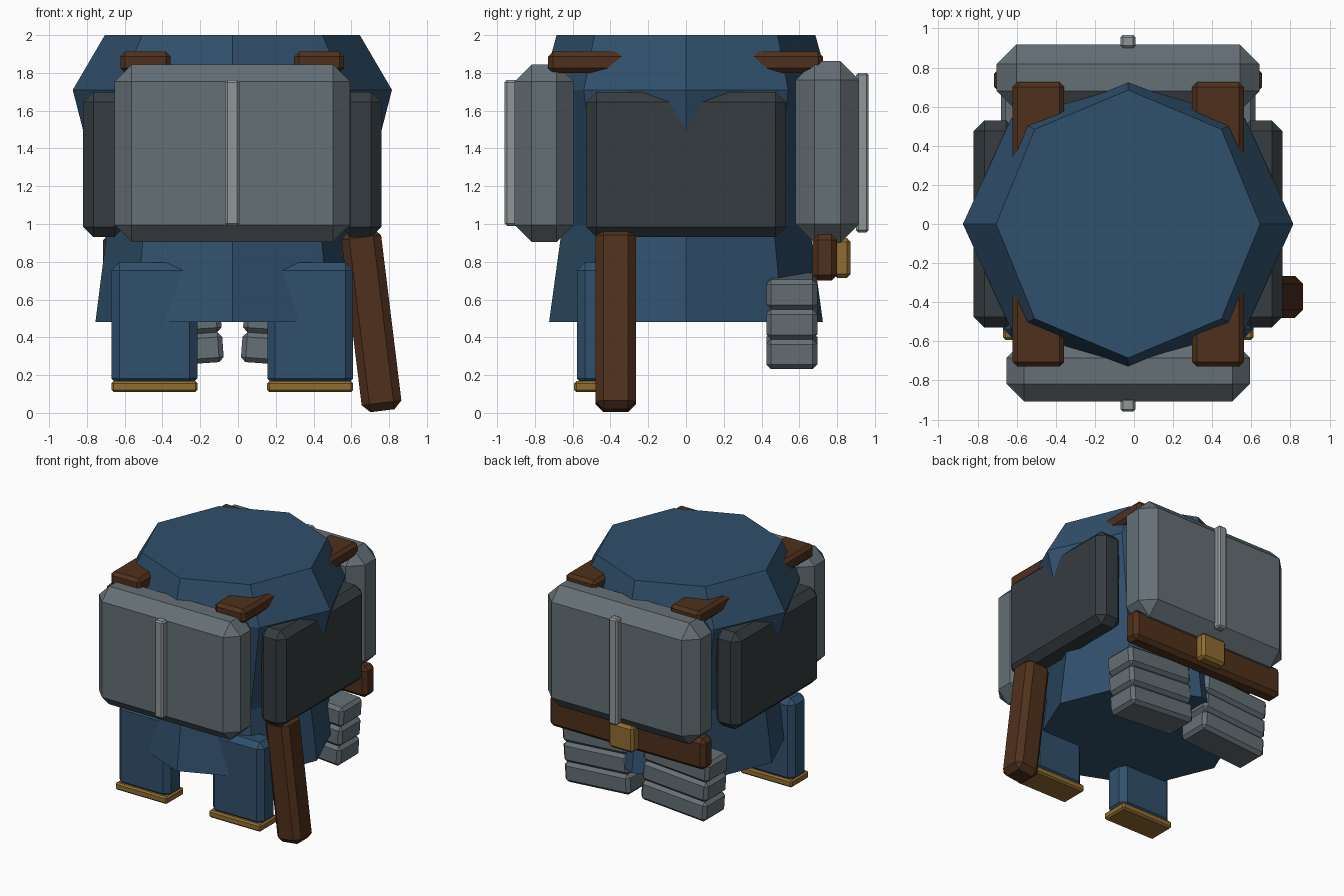
import bpy, bmesh, math
from mathutils import Matrix, Vector

if "Cube" in bpy.data.objects:
    bpy.data.objects.remove(bpy.data.objects["Cube"])

CX = -0.03  # body axis; the hanging club shifts the overall centre


def material(name, r, g, b):
    m = bpy.data.materials.new(name)
    m.diffuse_color = (r, g, b, 1)
    m.use_nodes = True
    m.node_tree.nodes["Principled BSDF"].inputs["Base Color"].default_value = m.diffuse_color
    return m


BLUE = material("blue_cloth", 0.03, 0.08, 0.15)
BROWN = material("brown_leather", 0.08, 0.03, 0.012)
GOLD = material("gold_trim", 0.28, 0.15, 0.03)
DARK = material("dark_steel", 0.035, 0.045, 0.05)
STEEL = material("steel", 0.13, 0.16, 0.18)
LIGHT = material("light_steel", 0.28, 0.31, 0.31)


def finish(name, bm, mat):
    bmesh.ops.recalc_face_normals(bm, faces=bm.faces)
    me = bpy.data.meshes.new(name)
    bm.to_mesh(me)
    bm.free()
    me.materials.append(mat)
    ob = bpy.data.objects.new(name, me)
    bpy.context.collection.objects.link(ob)
    return ob


def box(name, x, y, z, bevel, mat, tilt=0.0):
    """Chamfered box from (min, max) ranges; x is relative to the body axis."""
    bm = bmesh.new()
    bmesh.ops.create_cube(bm, size=1)
    bmesh.ops.scale(bm, vec=(x[1] - x[0], y[1] - y[0], z[1] - z[0]), verts=bm.verts)
    bmesh.ops.bevel(bm, geom=bm.edges[:], offset=bevel, segments=1,
                    profile=0.5, affect='EDGES')
    ob = finish(name, bm, mat)
    ob.location = (sum(x) / 2 + CX, sum(y) / 2, sum(z) / 2)
    ob.rotation_euler.y = tilt
    return ob


# Eight-sided torso: hem, waist, chest, shoulder top
bm = bmesh.new()
rings = []
for z, rx, ry in [(0.48, 0.725, 0.725), (0.99, 0.66, 0.655),
                  (1.71, 0.845, 0.765), (2.0, 0.675, 0.685)]:
    rings.append([bm.verts.new((CX + rx * math.cos(i * math.pi / 4),
                                ry * math.sin(i * math.pi / 4), z)) for i in range(8)])
for lo, hi in zip(rings, rings[1:]):
    for i in range(8):
        j = (i + 1) % 8
        bm.faces.new((lo[i], lo[j], hi[j], hi[i]))
bm.faces.new(rings[0][::-1])
bm.faces.new(rings[-1])
finish("torso", bm, BLUE)

# Front and back armour plates with centre ridges
box("front_plate", (-0.623, 0.623), (-0.907, -0.595), (0.905, 1.845), 0.09, STEEL)
box("front_ridge", (-0.038, 0.038), (-0.96, -0.89), (0.99, 1.762), 0.012, LIGHT)
box("back_plate", (-0.672, 0.672), (0.58, 0.917), (0.90, 1.862), 0.1, STEEL)
box("back_ridge", (-0.038, 0.038), (0.90, 0.967), (0.955, 1.80), 0.012, LIGHT)

# Belt and buckle at the back
box("belt", (-0.685, 0.685), (0.67, 0.80), (0.70, 0.945), 0.03, BROWN)
box("buckle", (-0.11, 0.11), (0.78, 0.872), (0.715, 0.925), 0.02, GOLD)

# Mirrored parts
for side, s in (("left", -1), ("right", 1)):
    def pair(name, x, *args, tilt=0.0):
        box(f"{name}_{side}", tuple(sorted((s * x[0], s * x[1]))), *args, tilt=s * tilt)

    pair("side_panel", (0.57, 0.79), (-0.53, 0.53), (0.93, 1.70), 0.055, DARK)
    pair("shoulder_strap", (0.327, 0.592), (-0.73, 0.725), (1.80, 1.912), 0.025, BROWN)
    pair("front_leg", (0.185, 0.64), (-0.578, -0.38), (0.14, 0.797), 0.042, BLUE)
    pair("leg_trim", (0.184, 0.64), (-0.592, -0.372), (0.11, 0.168), 0.012, GOLD)

    # Three stacked tilted segments of each rear pad
    tilt = math.radians(4)
    for k in range(3):
        d = (k - 1) * 0.158
        cx, cz = 0.348 + d * math.sin(tilt), 0.487 + d * math.cos(tilt)
        pair(f"rear_pad_{k + 1}", (cx - 0.288, cx + 0.288), (0.425, 0.695),
             (cz - 0.079, cz + 0.079), 0.025, STEEL, tilt=tilt)

# Club hanging at the right hip
box("club", (0.63, 0.842), (-0.48, -0.265), (0.008, 0.974), 0.042, BROWN,
    tilt=math.radians(-7))
